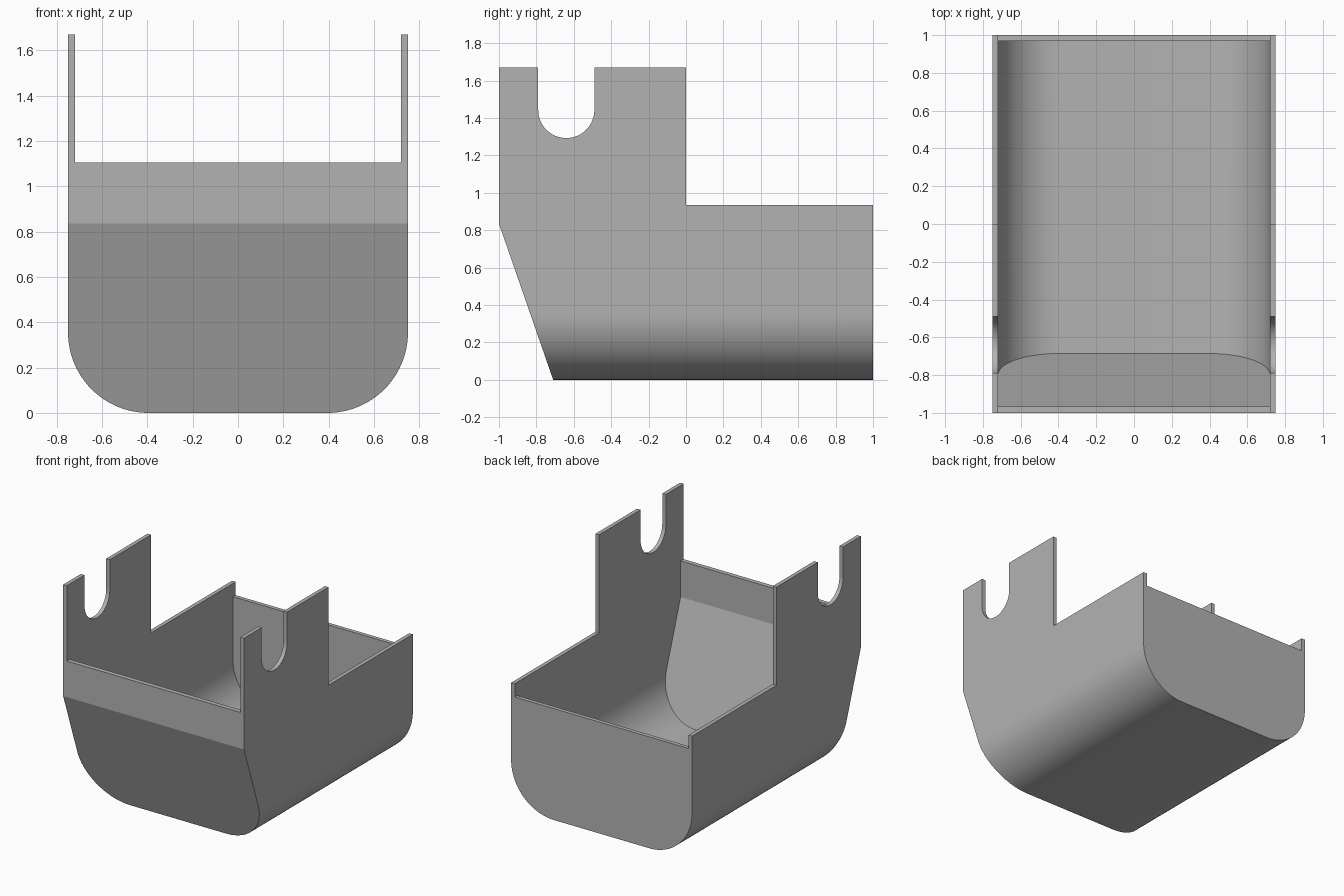
import bpy, bmesh, math

cube = bpy.data.objects.get("Cube")
if cube:
    bpy.data.objects.remove(cube, do_unlink=True)

# Single painted metal colour
grey = bpy.data.materials.new("plain_grey")
grey.use_nodes = True
colour = (0.45, 0.45, 0.45, 1)
grey.diffuse_color = colour
grey.node_tree.nodes["Principled BSDF"].inputs["Base Color"].default_value = colour


def arc(cx, cz, r, start, end, steps):
    """Points on an arc, angles in degrees."""
    angles = [math.radians(start + (end - start) * i / steps) for i in range(steps + 1)]
    return [(cx + r * math.cos(a), cz + r * math.sin(a)) for a in angles]


def prism(name, outline, half, axis):
    """Extrude a closed outline symmetrically along x or y."""
    bm = bmesh.new()
    place = (lambda u, v: (-half, u, v)) if axis == "x" else (lambda u, v: (u, -half, v))
    face = bm.faces.new([bm.verts.new(place(u, v)) for u, v in outline])
    ext = bmesh.ops.extrude_face_region(bm, geom=[face])
    move = (2 * half, 0, 0) if axis == "x" else (0, 2 * half, 0)
    verts = [g for g in ext["geom"] if isinstance(g, bmesh.types.BMVert)]
    bmesh.ops.translate(bm, verts=verts, vec=move)
    bmesh.ops.recalc_face_normals(bm, faces=bm.faces)
    mesh = bpy.data.meshes.new(name)
    bm.to_mesh(mesh)
    bm.free()
    mesh.materials.append(grey)
    obj = bpy.data.objects.new(name, mesh)
    bpy.context.collection.objects.link(obj)
    return obj


def combine(obj, other, operation):
    """Apply a boolean and discard the helper."""
    mod = obj.modifiers.new("cut", "BOOLEAN")
    mod.operation, mod.solver, mod.object = operation, "EXACT", other
    bpy.context.view_layer.update()
    graph = bpy.context.evaluated_depsgraph_get()
    mesh = bpy.data.meshes.new_from_object(obj.evaluated_get(graph))
    obj.modifiers.clear()
    obj.data = mesh
    bpy.data.objects.remove(other, do_unlink=True)


def trough(half_width, floor, radius, top):
    """Round-bottomed cross-section."""
    c = half_width - radius
    return ([(half_width, top), (-half_width, top)]
            + arc(-c, floor + radius, radius, 180, 270, 24)
            + arc(c, floor + radius, radius, 270, 360, 24))


HEIGHT, KNEE, WALL = 1.67, 0.835, 0.03
SLOPE = 0.29 / KNEE
FRONT_WALL = 0.035

# Outer side profile: sloped front, rear step, U-shaped slots
side = ([(-1, KNEE), (-1, HEIGHT), (-0.79, HEIGHT)]
        + arc(-0.64, 1.443, 0.15, 180, 360, 32)
        + [(-0.49, HEIGHT), (0, HEIGHT), (0, 0.935), (1, 0.935), (1, 0), (-0.71, 0)])
body = prism("bucket_body", side, 0.9, "x")
combine(body, prism("outer_section", trough(0.75, 0, 0.355, 2), 1.5, "y"), "INTERSECT")

# Hollow: leaves the sloped front wall, lower back wall and thin sides
low = -0.2
inner_front = -1 + FRONT_WALL
hollow = [(-1.2, 1.105), (inner_front, 1.105), (inner_front, KNEE),
          (inner_front + SLOPE * (KNEE - low), low), (1 - WALL, low),
          (1 - WALL, KNEE), (1.2, KNEE), (1.2, 1.9), (-1.2, 1.9)]
cavity = prism("cavity", hollow, 0.9, "x")
combine(cavity, prism("inner_section", trough(0.75 - WALL, WALL, 0.325, 2), 1.5, "y"), "INTERSECT")
combine(body, cavity, "DIFFERENCE")

# Smooth the rounded corners, keep the folds sharp
bpy.ops.object.select_all(action="DESELECT")
body.select_set(True)
bpy.context.view_layer.objects.active = body
bpy.ops.object.shade_smooth_by_angle(angle=math.radians(15))
